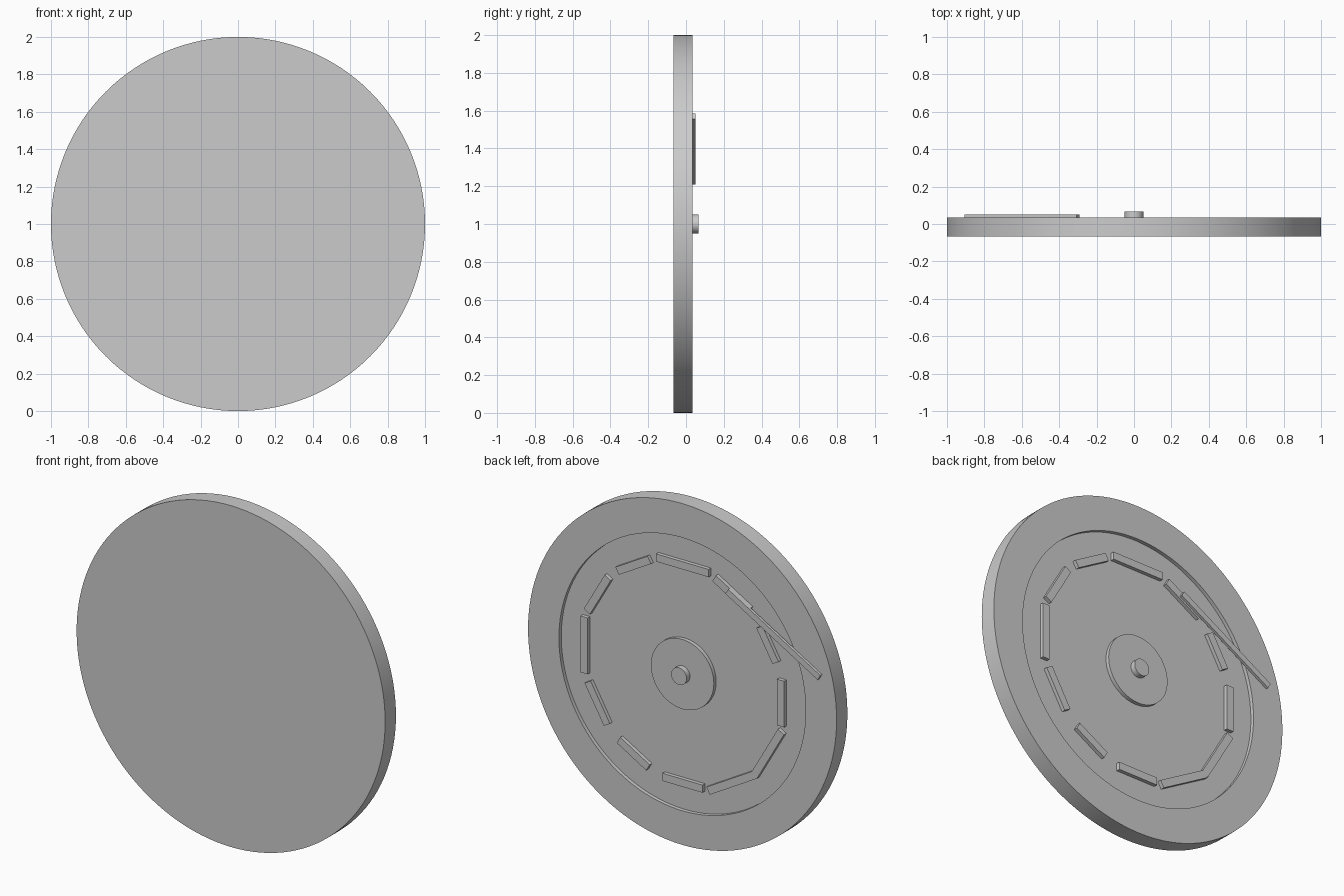
import bpy, bmesh, math
from mathutils import Matrix, Vector

cube = bpy.data.objects.get("Cube")
if cube:
    bpy.data.objects.remove(cube, do_unlink=True)

grey = bpy.data.materials.new("plain_grey")
grey.use_nodes = True
grey.diffuse_color = (0.6, 0.6, 0.6, 1)
grey.node_tree.nodes["Principled BSDF"].inputs["Base Color"].default_value = (0.6, 0.6, 0.6, 1)

FRONT, FLOOR, RIM, BAR_TOP, PIN_TOP = -0.066, 0.012, 0.034, 0.05, 0.066
CENTRE = Vector((0, 0, 1))


def finish(name, bm, smooth=False):
    bmesh.ops.recalc_face_normals(bm, faces=bm.faces)
    mesh = bpy.data.meshes.new(name)
    bm.to_mesh(mesh)
    bm.free()
    mesh.materials.append(grey)
    obj = bpy.data.objects.new(name, mesh)
    bpy.context.collection.objects.link(obj)
    if smooth:
        bpy.ops.object.select_all(action='DESELECT')
        obj.select_set(True)
        bpy.context.view_layer.objects.active = obj
        bpy.ops.object.shade_smooth_by_angle(angle=math.radians(30))
    return obj


def lathe(name, profile, steps=128):
    """Spin (radius, y) points about the wheel axis."""
    bm = bmesh.new()
    verts = [bm.verts.new((r, y, 1)) for r, y in profile]
    edges = [bm.edges.new(pair) for pair in zip(verts, verts[1:])]
    bmesh.ops.spin(bm, geom=verts + edges, cent=CENTRE, axis=(0, 1, 0),
                   angle=math.tau, steps=steps)
    bmesh.ops.remove_doubles(bm, verts=bm.verts, dist=1e-4)
    return finish(name, bm, True)


def bar(name, x, z, length, width, y0, y1, angle):
    """Flat bar on the back, its length turned by angle from +x towards +z."""
    bm = bmesh.new()
    bmesh.ops.create_cube(bm, size=1)
    place = (Matrix.Translation((x, (y0 + y1) / 2, z))
             @ Matrix.Rotation(-angle, 4, 'Y')
             @ Matrix.Diagonal((length, y1 - y0, width, 1)))
    bmesh.ops.transform(bm, matrix=place, verts=bm.verts)
    return finish(name, bm)


# Disc with a shallow round recess in the back
lathe("disc", [(0, FRONT), (1, FRONT), (1, RIM), (0.8, RIM), (0.8, FLOOR), (0, FLOOR)])

# Hub boss and centre pin
lathe("hub", [(0.204, FLOOR), (0.204, RIM), (0, RIM)], 64)
lathe("centre_pin", [(0.05, RIM), (0.05, PIN_TOP), (0, PIN_TOP)], 32)

# Ring of hour blocks, starting at +x and going up; lengths vary
lengths = [0.33, 0.27, 0.24, 0.34, 0.26, 0.21, 0.27, 0.35, 0.35, 0.26, 0.22, 0.25]
for i, length in enumerate(lengths):
    a = i * math.tau / len(lengths)
    bar(f"ring_block_{i + 1}", 0.637 * math.cos(a), 1 + 0.637 * math.sin(a),
        length, 0.045, FLOOR, RIM, a + math.pi / 2)

# Slanted strip lying across the rim and recess
bar("slanted_strip", -0.598, 1.398, 0.69, 0.035, RIM, BAR_TOP, math.radians(30))
